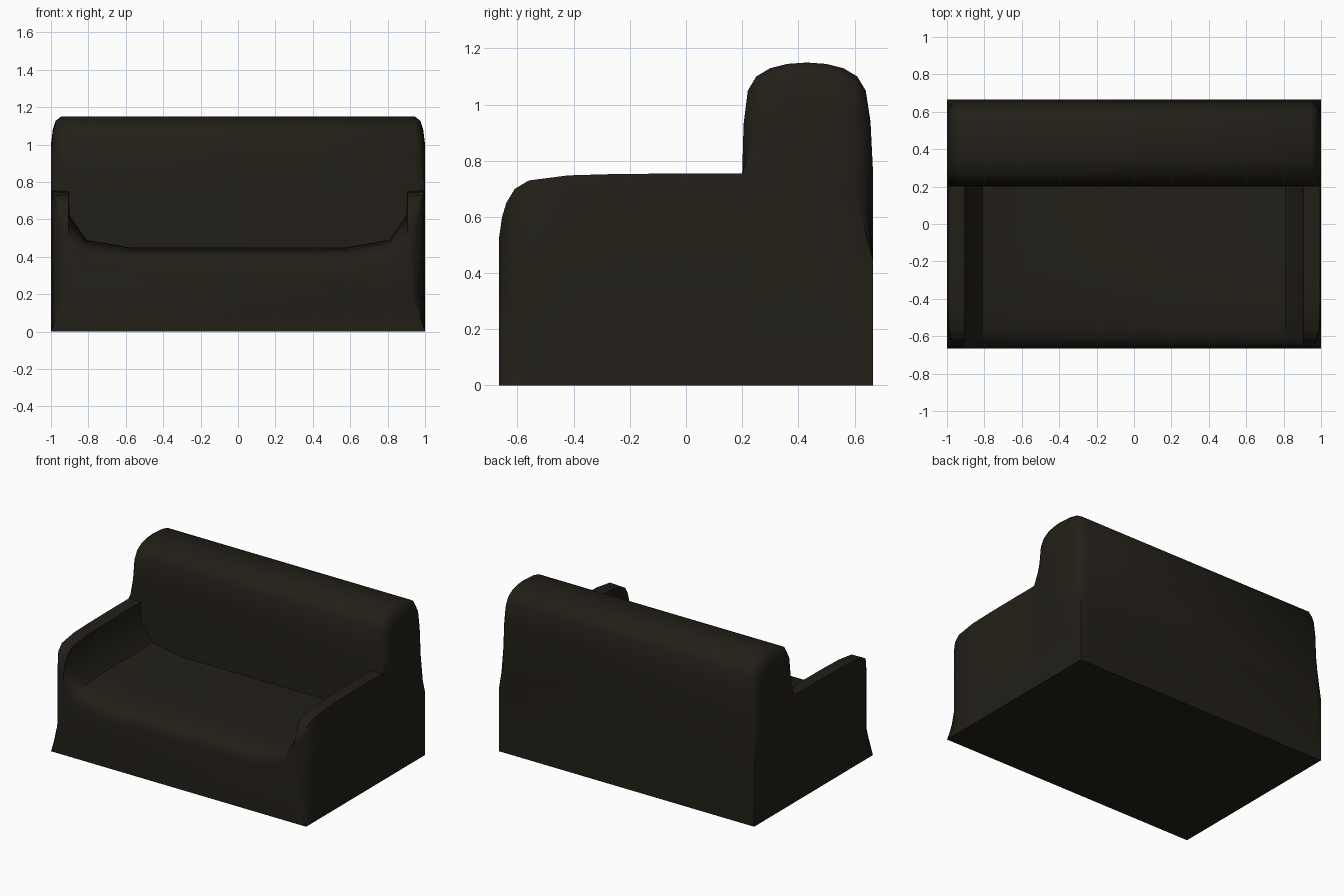
import bpy, bmesh

if "Cube" in bpy.data.objects:
    bpy.data.objects.remove(bpy.data.objects["Cube"])

dark = bpy.data.materials.new("dark_upholstery")
dark.diffuse_color = (0.016, 0.0135, 0.009, 1)
dark.use_nodes = True
dark.node_tree.nodes["Principled BSDF"].inputs["Base Color"].default_value = dark.diffuse_color


def loft(name, sections):
    """Skin closed cross-sections into one solid with capped ends."""
    bm = bmesh.new()
    rings = [[bm.verts.new(p) for p in sec] for sec in sections]
    for a, b in zip(rings, rings[1:]):
        n = len(a)
        for i in range(n):
            j = (i + 1) % n
            bm.faces.new((a[i], a[j], b[j], b[i]))
    bm.faces.new(rings[0])
    bm.faces.new(rings[-1])
    bmesh.ops.recalc_face_normals(bm, faces=bm.faces)
    mesh = bpy.data.meshes.new(name)
    bm.to_mesh(mesh)
    bm.free()
    ob = bpy.data.objects.new(name, mesh)
    bpy.context.collection.objects.link(ob)
    mesh.materials.append(dark)
    bpy.ops.object.select_all(action='DESELECT')
    ob.select_set(True)
    bpy.context.view_layer.objects.active = ob
    bpy.ops.object.shade_smooth_by_angle(angle=0.75)
    return ob


# Seat and arms: U-shaped sections running front to back
def seat_section(y, arm_z, seat_z, outer):
    inner = min(0.905, outer - 0.02)
    half = [(1, 0), (outer, 0.2), (outer, arm_z - 0.03), (outer - 0.006, arm_z),
            (inner, arm_z - 0.003), (inner - 0.005, min(seat_z + 0.17, arm_z - 0.015)),
            (0.81, seat_z + 0.04), (0.58, seat_z)]
    ring = half + [(-x, z) for x, z in reversed(half)]
    return [(x, y, z) for x, z in ring]


# y, arm height, seat height, outer half-width
seat_rows = [(0.22, .755, .45, 1), (0.0, .755, .45, 1), (-0.25, .753, .45, 1),
             (-0.42, .748, .447, 1), (-0.56, .73, .435, .995), (-0.61, .70, .42, .985),
             (-0.64, .65, .40, .965), (-0.655, .60, .375, .947), (-0.665, .53, .33, .93)]
loft("seat_and_arms", [seat_section(*r) for r in seat_rows])

# Backrest: rounded side profile running across the width
profile = [(0.2, 0), (0.2, .75), (.205, .93), (.22, 1.05), (.25, 1.10), (.30, 1.13),
           (.36, 1.145), (.43, 1.15), (.50, 1.145), (.56, 1.13), (.61, 1.10),
           (.64, 1.05), (.657, .94), (.665, .78), (.665, .45), (.665, 0)]


def back_section(x, narrow, lower):
    pts = []
    for y, z in profile:
        if z > 0.76:          # the base stays square, only the top rounds off
            y = 0.43 + (y - 0.43) * (1 - narrow)
            z *= 1 - lower
        pts.append((x, y, z))
    return pts


ends = [(1, .27, .13), (.99, .15, .06), (.975, .08, .02), (.945, 0, 0)]
back_rows = ends + [(-x, a, b) for x, a, b in reversed(ends)]
loft("backrest", [back_section(*r) for r in back_rows])
